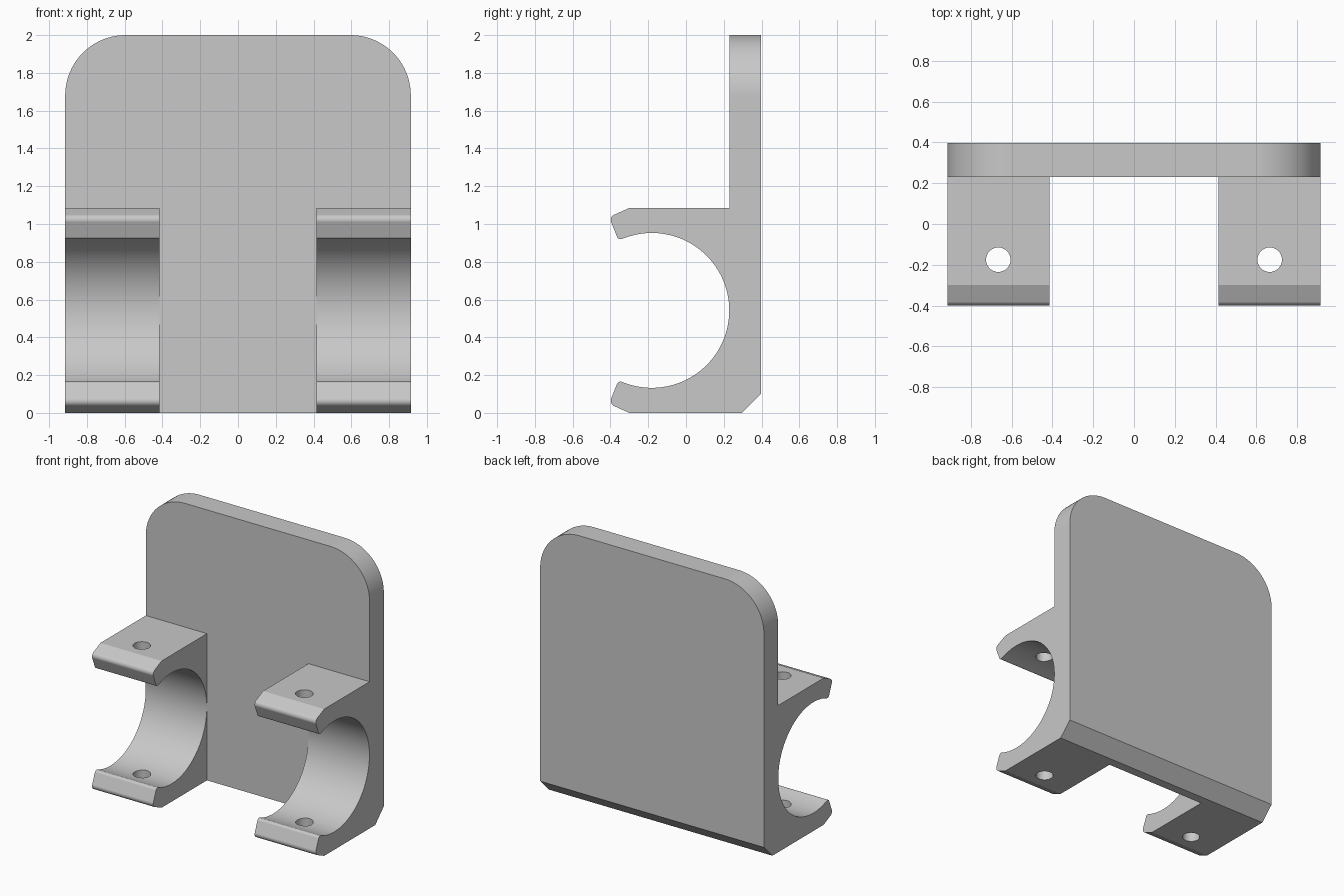
import bpy, bmesh
from math import cos, sin, atan2, radians
from mathutils import Vector

cube = bpy.data.objects.get("Cube")
if cube:
    bpy.data.objects.remove(cube, do_unlink=True)

HALF_W, BACK, WALL = 0.915, 0.397, 0.23     # plate half width, back and front planes
CLAMP_TOP, CLAMP_IN = 1.085, 0.415          # clamp height and inner side
MID = CLAMP_TOP / 2
BORE_Y, BORE_R = -0.181, 0.41               # pipe opening

grey = bpy.data.materials.new("light_grey")
grey.use_nodes = True
colour = (0.58, 0.58, 0.58, 1)
grey.diffuse_color = colour
grey.node_tree.nodes["Principled BSDF"].inputs["Base Color"].default_value = colour


def rounded(prev, corner, nxt, radius, steps=8):
    """Arc of points replacing a corner between two straight edges."""
    c = Vector(corner)
    a, b = (Vector(prev) - c).normalized(), (Vector(nxt) - c).normalized()
    half = a.angle(b) / 2
    centre = c + (a + b).normalized() * radius / sin(half)
    reach = radius * cos(half) / sin(half)
    u, v = c + a * reach - centre, c + b * reach - centre
    return [centre + u.lerp(v, i / steps).normalized() * radius
            for i in range(steps + 1)]


# Clamp profile: upper lip, bore and mirrored lower lip
start, tip, nose = (-0.30, CLAMP_TOP), (-0.407, 1.037), (-0.358, 0.914)
bore_end = (-0.315, MID + (BORE_R ** 2 - (BORE_Y + 0.315) ** 2) ** 0.5)
upper = [Vector(start)]
upper += rounded(start, tip, nose, 0.03)
upper += rounded(tip, nose, bore_end, 0.02)
lower = [Vector((p.x, CLAMP_TOP - p.y)) for p in reversed(upper)]
a0 = atan2(bore_end[1] - MID, bore_end[0] - BORE_Y)
angles = [a0 * (1 - i / 32) for i in range(65)]
bore = [Vector((BORE_Y + BORE_R * cos(a), MID + BORE_R * sin(a))) for a in angles]
clamp = [Vector((WALL, CLAMP_TOP))] + upper + bore + lower + [Vector((WALL, 0))]

# Plate profile, with the chamfer along the lower back edge
plate = [Vector(p) for p in ((WALL, CLAMP_TOP), (WALL, 2), (BACK, 2), (BACK, 0.10),
                             (BACK - 0.10, 0), (WALL, 0))]

bm = bmesh.new()


def sweep(points, x0, x1, closed=False, cap0=False, cap1=False):
    """Walls between two copies of a profile, with optional end caps."""
    first = [bm.verts.new((x0, p.x, p.y)) for p in points]
    last = [bm.verts.new((x1, p.x, p.y)) for p in points]
    for i in range(0 if closed else 1, len(points)):
        bm.faces.new((first[i - 1], first[i], last[i], last[i - 1]))
    if cap0:
        bm.faces.new(first)
    if cap1:
        bm.faces.new(last)


# Each half: clamp, plate behind the clamp, plate between the clamps
for side in (-1, 1):
    outer, inner = side * HALF_W, side * CLAMP_IN
    sweep(clamp, outer, inner, cap0=True, cap1=True)
    sweep(plate, outer, inner, cap0=True)
    sweep(plate, inner, 0, closed=True)
bmesh.ops.remove_doubles(bm, verts=bm.verts[:], dist=0.0001)
bmesh.ops.recalc_face_normals(bm, faces=bm.faces[:])

# Rounded top corners of the plate
corners = [e for e in bm.edges
           if all(v.co.z > 1.99 and abs(v.co.x) > 0.9 for v in e.verts)]
bmesh.ops.bevel(bm, geom=corners, offset=0.32, segments=20, profile=0.5, affect='EDGES')
bmesh.ops.dissolve_limit(bm, angle_limit=0.01, verts=bm.verts[:], edges=bm.edges[:])
bmesh.ops.recalc_face_normals(bm, faces=bm.faces[:])

mesh = bpy.data.meshes.new("clamp_bracket")
bm.to_mesh(mesh)
bm.free()
mesh.materials.append(grey)
bracket = bpy.data.objects.new("clamp_bracket", mesh)
bpy.context.collection.objects.link(bracket)

# Screw hole through both lips of each clamp
for side in (-1, 1):
    bpy.ops.mesh.primitive_cylinder_add(vertices=32, radius=0.06, depth=2,
                                        location=(side * 0.665, -0.175, 0.6))
    cutter = bpy.context.object
    cutter.name = "hole_cutter"
    cutter.hide_render = True
    cutter.data.materials.append(grey)
    mod = bracket.modifiers.new("screw_hole", 'BOOLEAN')
    mod.operation, mod.solver, mod.object = 'DIFFERENCE', 'EXACT', cutter
    bpy.context.view_layer.objects.active = bracket
    bpy.ops.object.modifier_apply(modifier=mod.name)
    bpy.data.objects.remove(cutter, do_unlink=True)

# Smooth curves with crisp edges
bpy.ops.object.select_all(action='DESELECT')
bracket.select_set(True)
bpy.context.view_layer.objects.active = bracket
bpy.ops.object.shade_smooth_by_angle(angle=radians(22))
weighted = bracket.modifiers.new("flat_faces", 'WEIGHTED_NORMAL')
weighted.keep_sharp = True
